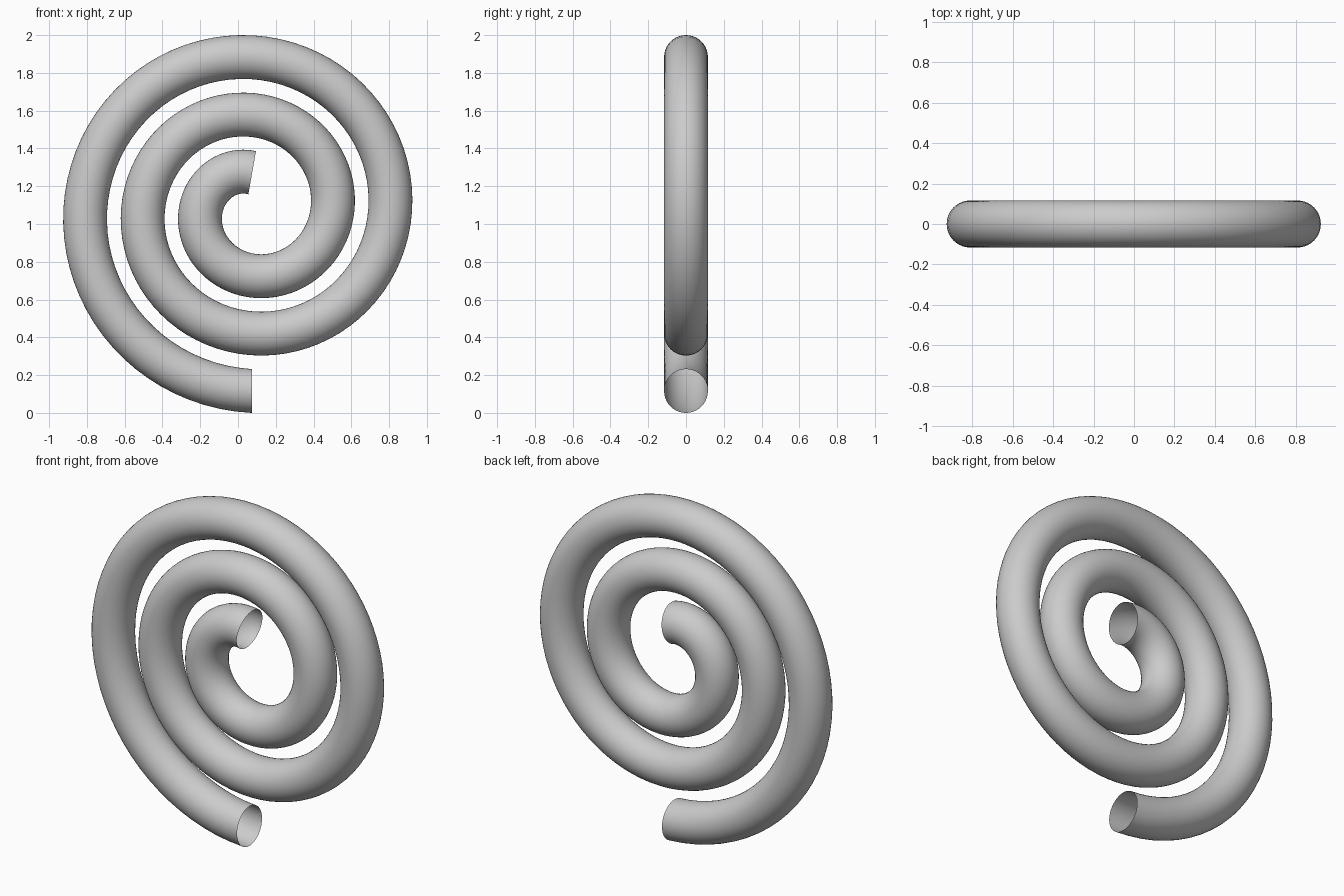
import bpy, bmesh
from math import pi, sin, cos, atan2, radians
from mathutils import Vector

if "Cube" in bpy.data.objects:
    bpy.data.objects.remove(bpy.data.objects["Cube"])

CX, CZ = 0.075, 1.0756      # spiral centre
R0, PITCH = 0.196, 0.3055   # inner radius, growth per turn
TUBE, TURNS = 0.116, 2.5
STEPS, SIDES = 200, 40


def path(t):
    a = pi / 2 + 2 * pi * t
    r = R0 + PITCH * t
    return Vector((CX + r * cos(a), 0, CZ + r * sin(a)))


# Open-ended round tube swept along a flat spiral
bm = bmesh.new()
rings = []
for i in range(STEPS + 1):
    t = TURNS * i / STEPS
    d = path(t + 1e-4) - path(t - 1e-4)
    ang = atan2(d.z, d.x)
    if i == 0:
        ang = pi - radians(10)   # inner cut
    elif i == STEPS:
        ang = 0                  # outer cut is vertical
    side = Vector((-sin(ang), 0, cos(ang)))
    c = path(t)
    rings.append([bm.verts.new(c + TUBE * (cos(k * 2 * pi / SIDES) * side
                  + sin(k * 2 * pi / SIDES) * Vector((0, 1, 0))))
                  for k in range(SIDES)])
for a, b in zip(rings, rings[1:]):
    for k in range(SIDES):
        n = (k + 1) % SIDES
        bm.faces.new((a[k], a[n], b[n], b[k])).smooth = True
bm.normal_update()
# Make the normals point out of the tube
f = bm.faces[:][0]
if f.normal.dot(f.calc_center_median() - (path(0) + path(TURNS / STEPS)) / 2) < 0:
    bmesh.ops.reverse_faces(bm, faces=bm.faces[:])

mesh = bpy.data.meshes.new("spiral_tube")
bm.to_mesh(mesh)
bm.free()
obj = bpy.data.objects.new("spiral_tube", mesh)
bpy.context.collection.objects.link(obj)
